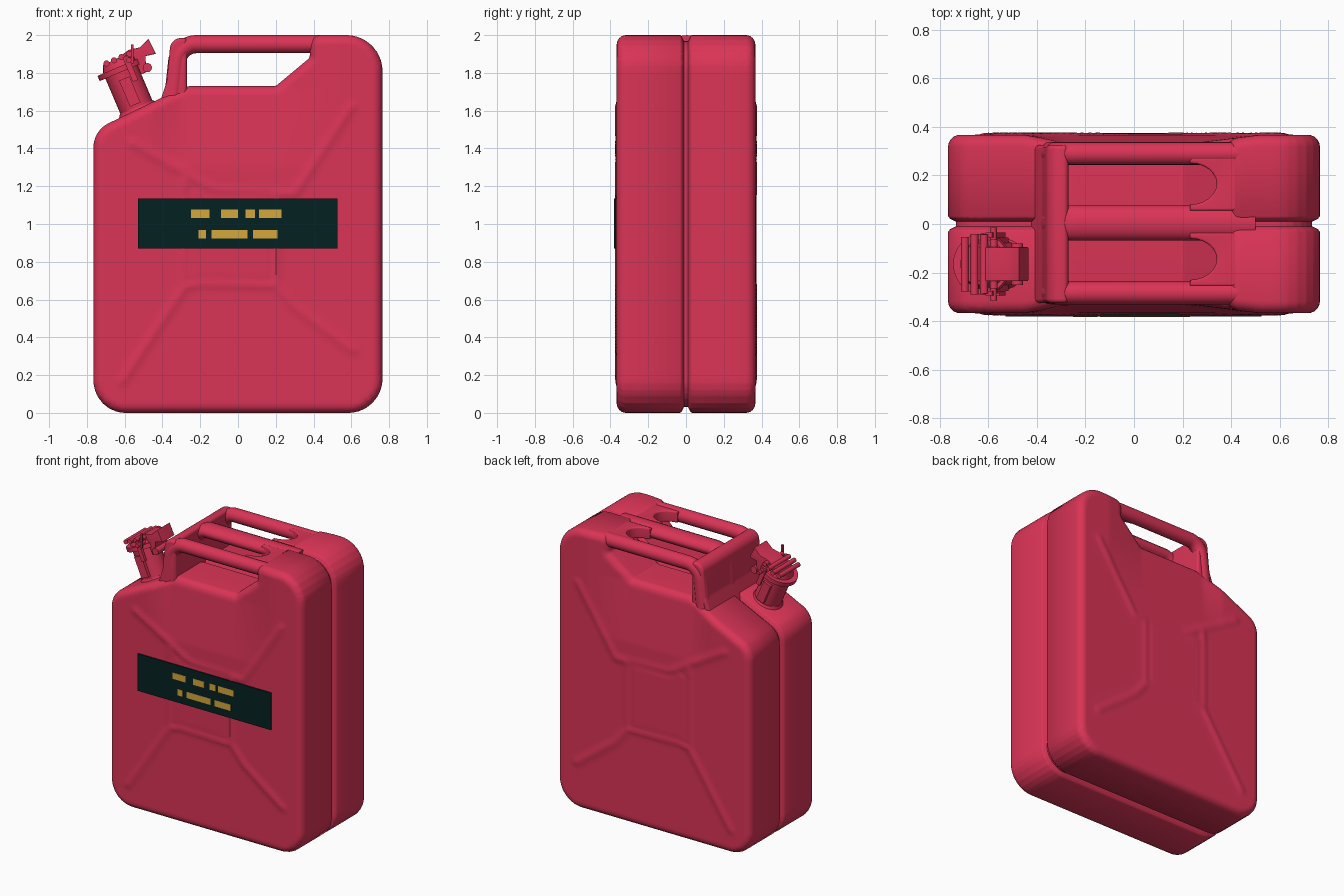
import bpy, bmesh, math
from mathutils import Vector, Matrix

cube = bpy.data.objects.get("Cube")
if cube:
    bpy.data.objects.remove(cube)


def material(name, rgb):
    m = bpy.data.materials.new(name)
    m.use_nodes = True
    m.diffuse_color = (*rgb, 1)
    m.node_tree.nodes["Principled BSDF"].inputs["Base Color"].default_value = (*rgb, 1)
    return m


RED = material("red paint", (0.70, 0.034, 0.093))
DARK = material("dark label", (0.0015, 0.015, 0.015))
GOLD = material("gold print", (0.66, 0.39, 0.045))


def finish(ob, mat, matrix=None, angle=40):
    ob.data.materials.append(mat)
    if matrix:
        ob.matrix_world = matrix
    bpy.ops.object.select_all(action='DESELECT')
    ob.select_set(True)
    bpy.context.view_layer.objects.active = ob
    if ob.type == 'CURVE':
        bpy.ops.object.convert(target='MESH')
    bpy.ops.object.shade_smooth_by_angle(angle=math.radians(angle))


def from_bmesh(name, bm, mat, matrix=None):
    bmesh.ops.recalc_face_normals(bm, faces=bm.faces)
    me = bpy.data.meshes.new(name)
    bm.to_mesh(me)
    bm.free()
    ob = bpy.data.objects.new(name, me)
    bpy.context.collection.objects.link(ob)
    finish(ob, mat, matrix)


def rounded(pts, closed=True, n=8):
    """Corner points (x, z, radius) to a filleted path."""
    out = []
    for i, (x, z, r) in enumerate(pts):
        p = Vector((x, z))
        if r == 0 or (not closed and i in (0, len(pts) - 1)):
            out.append(p)
            continue
        u = (Vector(pts[i - 1][:2]) - p).normalized()
        v = (Vector(pts[(i + 1) % len(pts)][:2]) - p).normalized()
        half = u.angle(v) / 2
        c = p + (u + v).normalized() * r / math.sin(half)
        t = r / math.tan(half)
        for k in range(n + 1):
            out.append(c + (p + u * t - c).lerp(p + v * t - c, k / n).normalized() * r)
    return out


def inset(path, d):
    """Move a clockwise outline inward by d."""
    out = []
    for i, p in enumerate(path):
        a, b = (p - path[i - 1]).normalized(), (path[(i + 1) % len(path)] - p).normalized()
        n1, n2 = Vector((a.y, -a.x)), Vector((b.y, -b.x))
        out.append(p + (n1 + n2) / (1 + n1.dot(n2)) * d)
    return out


def loft(path, depth, r, seam=()):
    """Clockwise outline extruded along y with rounded rims."""
    half = []
    for k in range(7):
        a = k / 6 * math.pi / 2
        half.append((depth - r + r * math.cos(a), r * (1 - math.sin(a))))
    half += seam
    bm = bmesh.new()
    rings = []
    for y, d in half + [(-y, d) for y, d in reversed(half)]:
        rings.append([bm.verts.new((p.x, y, p.y)) for p in inset(path, d)])
    for a, b in zip(rings, rings[1:]):
        for i in range(len(a)):
            bm.faces.new((a[i - 1], a[i], b[i], b[i - 1]))
    bm.faces.new(rings[0])
    bm.faces.new(rings[-1])
    return bm


# Body shell with a centre seam
HALF = 0.367
outline = rounded([(-.765, 0, .17), (-.765, 1.495, .14), (-.36, 1.69, .1), (-.27, 1.73, .1),
                   (.2, 1.73, .03), (.38, 1.88, .03), (.38, 2, .06), (.765, 2, .19), (.765, 0, .18)])
bm = loft(outline, HALF, .05, [(.032, 0), (.022, .008), (.01, .032)])

# Fine grid so the pressed ribs can be shaped
STEP = 0.019
for axis, lo, hi in ((0, -.75, .76), (2, .03, 1.98)):
    normal = Vector((axis == 0, 0, axis == 2))
    for k in range(int((hi - lo) / STEP) + 1):
        bmesh.ops.bisect_plane(bm, geom=bm.verts[:] + bm.edges[:] + bm.faces[:],
                               plane_co=normal * (lo + k * STEP), plane_no=normal)

rib_paths = [[(-.56, 1.43), (-.28, 1.27), (-.12, 1.17), (.3, 1.16), (.6, 1.62)],
             [(-.61, .17), (-.28, .67), (-.2, .69), (.2, .68), (.3, .56), (.61, .33)],
             [(-.28, .67), (-.28, 1.27)], [(.2, .68), (.2, 1.16)]]
ribs = [(Vector(a), Vector(b)) for path in rib_paths for a, b in zip(path, path[1:])]


def clamp(v):
    return max(0, min(1, v))


def rib_distance(p):
    best = 9
    for a, b in ribs:
        t = clamp((p - a).dot(b - a) / (b - a).length_squared)
        best = min(best, (a + (b - a) * t - p).length)
    return best


for v in bm.verts:
    x, y, z = v.co
    if abs(y) > HALF - 1e-4:
        lift = .009 * math.exp(-(rib_distance(Vector((x, z))) / .021) ** 2)
        if -.28 < x < .2 and .68 < z < 1.17:
            lift -= .004
        v.co.y += math.copysign(lift, y)
    # Lean the faces inward below the handles
    lean = clamp((z - 1.3) / .42) * clamp((x + .45) / .15) * clamp((.52 - x) / .3)
    v.co.y *= 1 - .1 * lean
from_bmesh("body", bm, RED)

# Handle end wall and three grip bars
wall = rounded([(-.43, 1.6, 0), (-.378, 1.75, .1), (-.355, 1.985, .06), (-.27, 1.985, .02), (-.27, 1.6, 0)])
from_bmesh("handle_post", loft(wall, .325, .018), RED)
bar_path = rounded([(-.35, 1.6, 0), (-.312, 1.952, .1), (.5, 1.952, 0)], closed=False)
for name, y, wide in (("front_grip", -.283, 1), ("centre_grip", .005, 1.5), ("back_grip", .29, 1)):
    cu = bpy.data.curves.new(name, 'CURVE')
    cu.dimensions = '3D'
    cu.bevel_depth = .048
    cu.bevel_resolution = 6
    cu.use_fill_caps = True
    sp = cu.splines.new('POLY')
    sp.points.add(len(bar_path) - 1)
    for pt, p in zip(sp.points, bar_path):
        pt.co = (p.x, 0, p.y, 1)
    ob = bpy.data.objects.new(name, cu)
    bpy.context.collection.objects.link(ob)
    finish(ob, RED, Matrix.Translation((0, y, 0)) @ Matrix.Diagonal((1, wide, 1, 1)))

# Rounded webs closing the right end of each hand slot
web = [Vector(p) for p in ((.23, .11), (.45, .11), (.45, -.11), (.23, -.11))]
for k in range(13):
    a = math.pi * (k / 12 - .5)
    web.append(Vector((.23 + .11 * math.cos(a), .085 * math.sin(a))))
for name, y in (("front_slot_end", -.145), ("back_slot_end", .165)):
    from_bmesh(name, loft(web, .04, .01), RED,
               Matrix.Translation((0, y, 1.954)) @ Matrix.Rotation(math.pi / 2, 4, 'X'))

# Spout, tilted to the right shoulder
TILT = Matrix.Translation((-.53, -.165, 1.6)) @ Matrix.Rotation(math.radians(-23), 4, 'Y')


def cylinder(name, r, length, centre, along='Z', top=None):
    bm = bmesh.new()
    bmesh.ops.create_cone(bm, cap_ends=True, segments=32, radius1=r,
                          radius2=r if top is None else top, depth=length)
    turn = Matrix.Rotation(math.pi / 2, 4, 'X') if along == 'Y' else Matrix()
    from_bmesh(name, bm, RED, TILT @ Matrix.Translation(centre) @ turn)


def box(name, size, centre, mat, matrix=Matrix()):
    bm = bmesh.new()
    bmesh.ops.create_cube(bm, size=1)
    bmesh.ops.scale(bm, vec=size, verts=bm.verts)
    from_bmesh(name, bm, mat, matrix @ Matrix.Translation(centre))


cylinder("spout_collar", .115, .03, (0, 0, .005), top=.095)
cylinder("spout_neck", .092, .32, (0, 0, .07))
cylinder("spout_rim", .125, .03, (0, 0, .238))
cylinder("cap_lid", .105, .05, (.01, 0, .27), top=.085)
for i in range(4):
    x = -.055 + i * .043
    cylinder(f"cap_ridge_{i + 1}", .016, 2 * math.sqrt(.125 ** 2 - x * x), (x, 0, .295), 'Y')
cylinder("hinge_pin", .014, .3, (.06, 0, .265), 'Y')
cylinder("latch_pin", .024, .17, (.135, 0, .19), 'Y')
for side in (-1, 1):
    box("neck_clip", (.06, .03, .15), (0, side * .095, .11), RED, TILT)
    box("clip_arm", (.03, .02, .14), (.05, side * .12, .22), RED, TILT)
lever = [Vector(p) for p in ((-.02, .29), (.08, .315), (.14, .305), (.2, .328), (.205, .24), (.15, .25),
                             (.12, .17), (.09, .17), (.09, .27))]
from_bmesh("cap_lever", loft(lever, .07, .004), RED, TILT)
box("safety_pin", (.014, .014, .1), (-.56, -.29, 1.9), RED)

# Front label with rows of plain gold dashes
box("label", (1.055, .009, .265), (-.002, -.3755, 1.002), DARK)
rows = {1.053: ((-.25, -.15), (-.09, 0), (.04, .09), (.11, .23)),
        .945: ((-.21, -.17), (-.14, .05), (.08, .21))}
for z, dashes in rows.items():
    for a, b in dashes:
        box("label_dash", (b - a, .003, .045), ((a + b) / 2, -.3805, z), GOLD)
